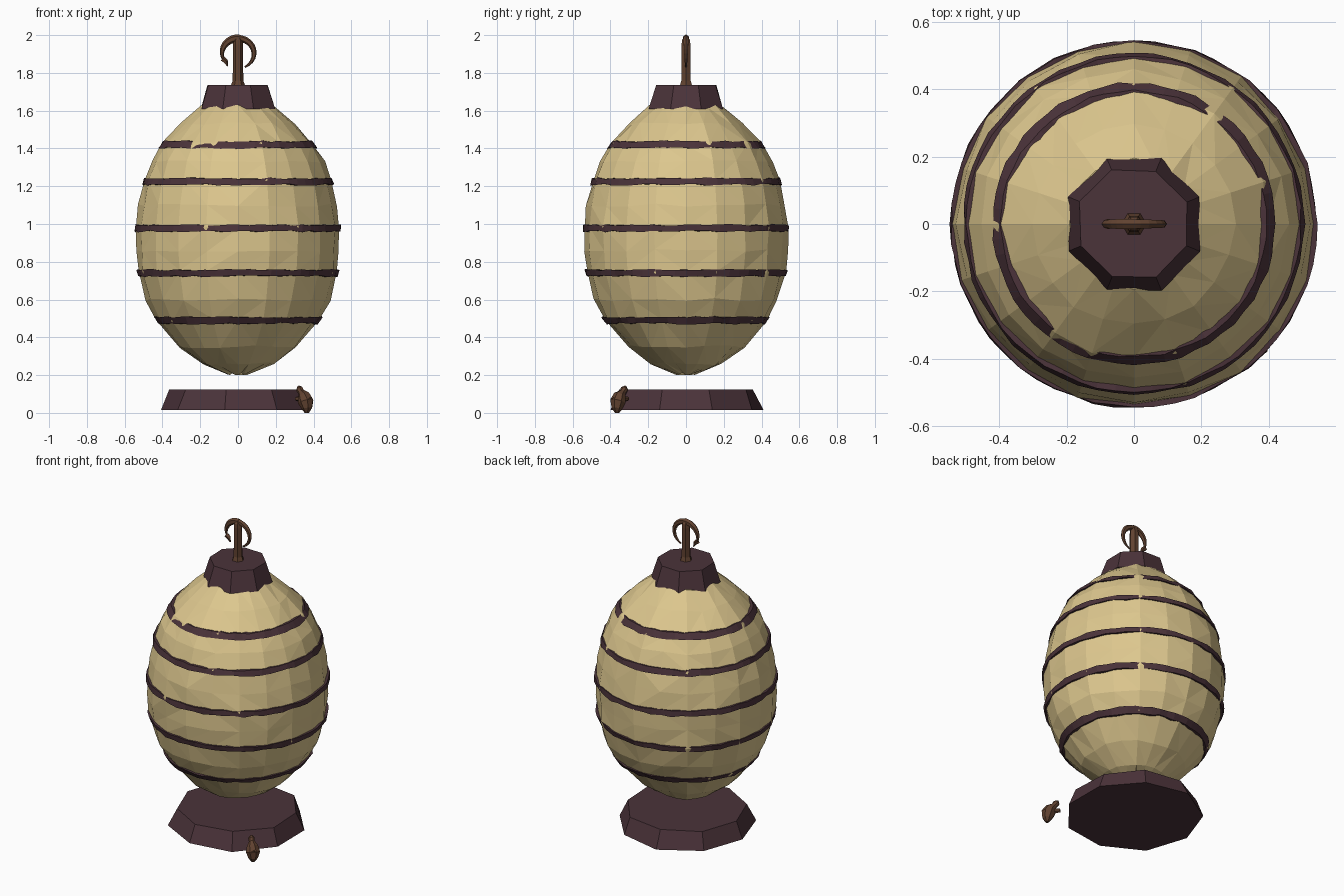
import bpy, bmesh, math, random
from mathutils import Vector

random.seed(4)
cube = bpy.data.objects.get("Cube")
if cube:
    bpy.data.objects.remove(cube, do_unlink=True)


def material(name, rgb):
    m = bpy.data.materials.new(name)
    m.use_nodes = True
    m.diffuse_color = (*rgb, 1)
    m.node_tree.nodes["Principled BSDF"].inputs["Base Color"].default_value = (*rgb, 1)
    return m


paper = material("warm paper", (0.72, 0.57, 0.27))
plum = material("dark plum wood", (0.07, 0.033, 0.042))
rust = material("rusty brown", (0.12, 0.055, 0.03))


def finish(name, bm, mat):
    bmesh.ops.recalc_face_normals(bm, faces=bm.faces)
    mesh = bpy.data.meshes.new(name)
    bm.to_mesh(mesh)
    bm.free()
    mesh.materials.append(mat)
    ob = bpy.data.objects.new(name, mesh)
    bpy.context.collection.objects.link(ob)
    return ob


def lathe(name, profile, sides, mat, turn=0.0, jr=0.0, jz=0.0, closed=False, tris=False):
    """Spin (radius, z) points round z, with optional hand-cut wobble."""
    bm = bmesh.new()
    rings = []
    for r, z in profile:
        ring = []
        for i in range(sides):
            a = math.tau * (i + turn) / sides
            rr = r + random.uniform(-jr, jr)
            ring.append(bm.verts.new((rr * math.cos(a), rr * math.sin(a),
                                      z + random.uniform(-jz, jz))))
        rings.append(ring)
    pairs = list(zip(rings, rings[1:]))
    if closed:
        pairs.append((rings[-1], rings[0]))
    else:
        bm.faces.new(rings[0])
        bm.faces.new(rings[-1])
    for low, high in pairs:
        for i in range(sides):
            j = (i + 1) % sides
            quad = [low[i], low[j], high[j], high[i]]
            if tris and random.random() < 0.5:
                bm.faces.new((quad[0], quad[1], quad[3]))
                bm.faces.new((quad[1], quad[2], quad[3]))
            elif tris:
                bm.faces.new(quad[:3])
                bm.faces.new((quad[0], quad[2], quad[3]))
            else:
                bm.faces.new(quad)
    return finish(name, bm, mat)


def tube(name, path, sides, mat, flat=1.0):
    """Sweep rings along (x, y, z, radius) points; flat scales across the sweep plane."""
    bm = bmesh.new()
    pts = [Vector(p[:3]) for p in path]
    rings = []
    for k, p in enumerate(pts):
        d = (pts[min(k + 1, len(pts) - 1)] - pts[max(k - 1, 0)]).normalized()
        across = Vector((0, 1, 0))
        across = (across - d * across.dot(d)).normalized()
        side = d.cross(across)
        rad = path[k][3]
        rings.append([bm.verts.new(p + rad * (math.cos(t) * side + flat * math.sin(t) * across))
                      for t in (math.tau * i / sides for i in range(sides))])
    for a, b in zip(rings, rings[1:]):
        for i in range(sides):
            j = (i + 1) % sides
            bm.faces.new((a[i], a[j], b[j], b[i]))
    bm.faces.new(rings[0])
    bm.faces.new(rings[-1])
    return finish(name, bm, mat)


# Egg-shaped paper shade
egg = [(0.05, 0.207), (0.19, 0.26), (0.31, 0.35), (0.43, 0.49), (0.485, 0.60),
       (0.527, 0.75), (0.535, 0.86), (0.538, 0.98), (0.525, 1.10), (0.495, 1.23),
       (0.455, 1.33), (0.40, 1.425), (0.30, 1.53), (0.19, 1.625)]


def egg_radius(z):
    for (r0, z0), (r1, z1) in zip(egg, egg[1:]):
        if z0 <= z <= z1:
            return r0 + (r1 - r0) * (z - z0) / (z1 - z0)


lathe("paper_shade", egg, 20, paper, jr=0.006, jz=0.008, tris=True)

# Ragged hoops round the shade
for n, z in enumerate((0.49, 0.74, 0.978, 1.225, 1.42)):
    low, high = egg_radius(z - 0.017), egg_radius(z + 0.017)
    hoop = [(low - 0.03, z - 0.017), (low + 0.007, z - 0.017),
            (high + 0.007, z + 0.017), (high - 0.03, z + 0.017)]
    lathe(f"hoop_{n + 1}", hoop, 56, plum, jr=0.004, jz=0.005, closed=True)

# Cap and the loose base plate
lathe("cap", [(0.212, 1.61), (0.172, 1.735)], 8, plum, turn=0.5, jr=0.004)
lathe("base_plate", [(0.41, 0.015), (0.362, 0.123)], 9, plum, turn=0.5, jr=0.008)

# Hook: pointed post with two curled arms
tube("hook_post", [(0, 0, 1.725, 0.04), (0, 0, 1.76, 0.028), (0, 0, 1.95, 0.027),
                   (0, 0, 1.975, 0.024), (0, 0, 2.0, 0.004)], 6, rust)


def arm(name, start, end, radius):
    path = []
    for k in range(11):
        t = k / 10
        a = math.radians(start + (end - start) * t)
        path.append((0.085 * math.cos(a), 0, 1.903 + 0.08 * math.sin(a),
                     radius * (1 - 0.75 * t ** 2)))
    tube(name, path, 6, rust, flat=0.85)


arm("hook_arm_left", 95, -65, 0.018)
arm("hook_arm_right", 85, 205, 0.021)
tube("hook_barb", [(-0.083, 0, 1.875, 0.016), (-0.065, 0, 1.86, 0.013),
                   (-0.055, 0, 1.835, 0.003)], 5, rust)

# Small clasp beside the base plate
tube("clasp", [(0.365, -0.365, 0.0, 0.012), (0.365, -0.365, 0.025, 0.03),
               (0.36, -0.36, 0.06, 0.043), (0.35, -0.35, 0.09, 0.034),
               (0.335, -0.335, 0.11, 0.018), (0.325, -0.325, 0.128, 0.02),
               (0.32, -0.32, 0.142, 0.005)], 7, rust)
tube("clasp_pin", [(0.31, -0.31, 0.075, 0.012), (0.36, -0.36, 0.07, 0.02),
                   (0.385, -0.385, 0.065, 0.016)], 6, rust)
